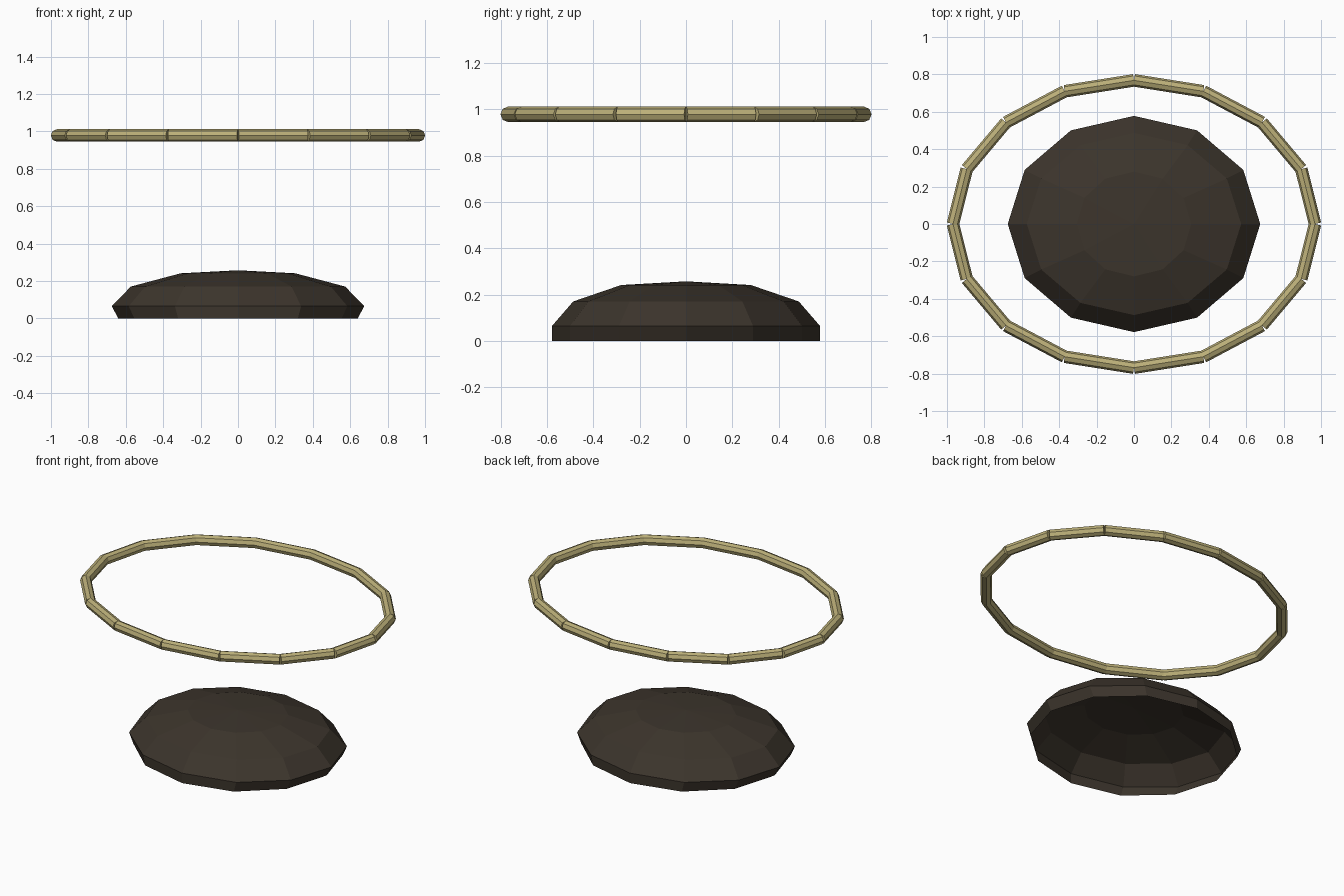
import bpy, bmesh, math
from mathutils import Vector, Matrix

if "Cube" in bpy.data.objects:
    bpy.data.objects.remove(bpy.data.objects["Cube"])


def material(name, color):
    m = bpy.data.materials.new(name)
    m.diffuse_color = (*color, 1)
    m.use_nodes = True
    m.node_tree.nodes["Principled BSDF"].inputs["Base Color"].default_value = m.diffuse_color
    return m


def finish(name, bm, mat):
    me = bpy.data.meshes.new(name)
    bm.to_mesh(me)
    bm.free()
    me.materials.append(mat)
    ob = bpy.data.objects.new(name, me)
    bpy.context.collection.objects.link(ob)
    return ob


gold = material("pale_gold", (0.50, 0.43, 0.19))
brown = material("dark_brown", (0.045, 0.035, 0.025))

# Floating ring: sixteen straight octagonal rods around an ellipse
SEGMENTS, RX, RY, RZ, TUBE = 16, 0.968, 0.768, 0.978, 0.0335
points = [Vector((RX * math.cos(math.tau * i / SEGMENTS),
                  RY * math.sin(math.tau * i / SEGMENTS), RZ))
          for i in range(SEGMENTS)]
bm = bmesh.new()
for i, a in enumerate(points):
    b = points[(i + 1) % SEGMENTS]
    along = (b - a).normalized()
    up = Vector((0, 0, 1))
    side = up.cross(along)
    frame = Matrix((side, up, -along)).transposed()
    if frame.determinant() < 0:
        frame = Matrix((side, up, along)).transposed()
    bmesh.ops.create_cone(bm, cap_ends=True, segments=8, radius1=TUBE,
                          radius2=TUBE, depth=(b - a).length,
                          matrix=Matrix.Translation((a + b) / 2) @ frame.to_4x4())
finish("floating_ring", bm, gold)

# Domed cap: open-bottomed, twelve-sided shell (x radius, y radius, height)
SIDES = 12
profile = [(0.64, 0.578, 0.0), (0.675, 0.578, 0.065),
           (0.573, 0.487, 0.17), (0.306, 0.28, 0.241)]
bm = bmesh.new()
rings = [[bm.verts.new((rx * math.cos(math.tau * i / SIDES),
                        ry * math.sin(math.tau * i / SIDES), z))
          for i in range(SIDES)] for rx, ry, z in profile]
apex = bm.verts.new((0, 0, 0.257))
for i in range(SIDES):
    j = (i + 1) % SIDES
    for low, high in zip(rings, rings[1:]):
        bm.faces.new((low[i], low[j], high[j], high[i]))
    bm.faces.new((rings[-1][i], rings[-1][j], apex))
finish("domed_cap", bm, brown)
